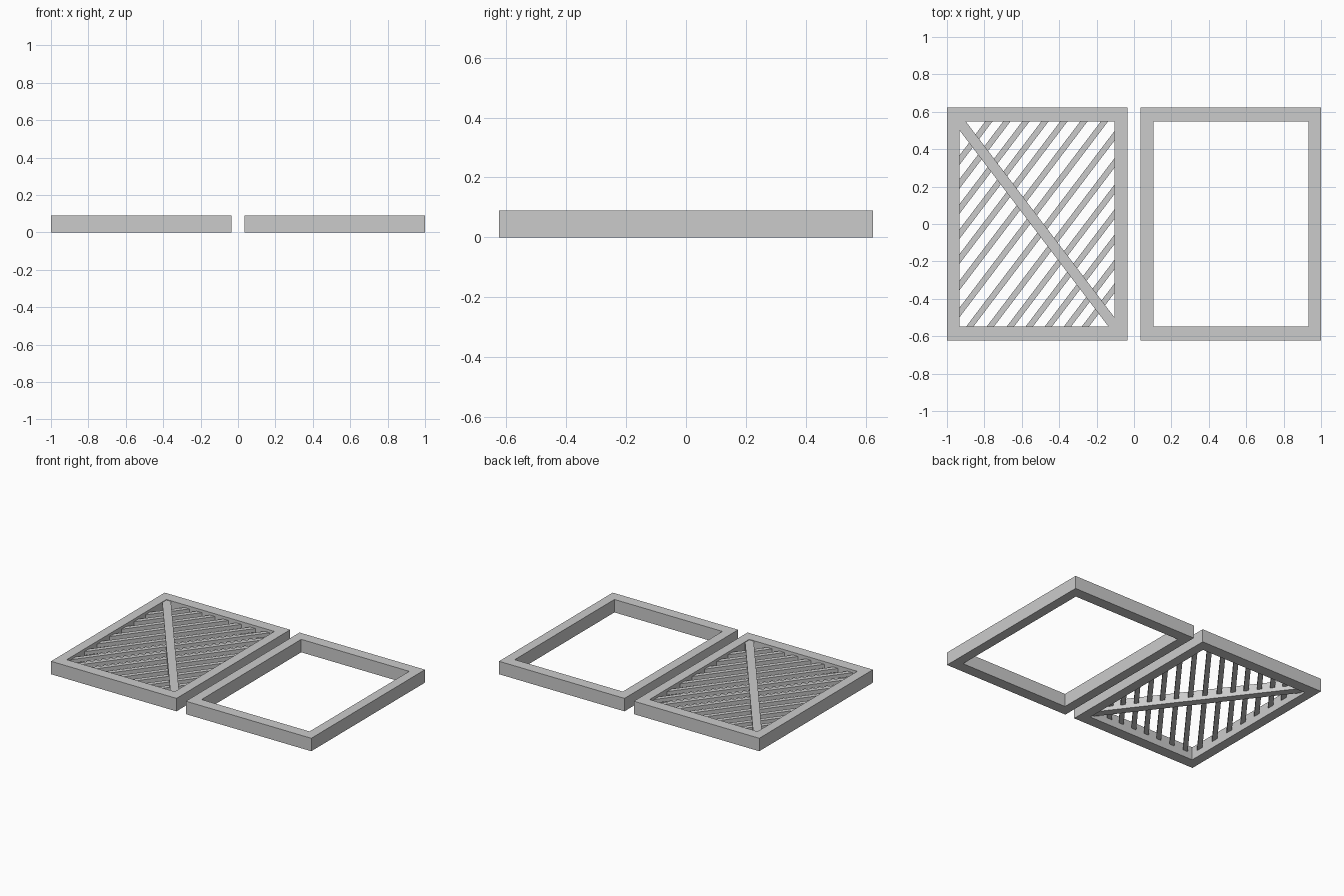
import bpy
import bmesh
from math import hypot, atan2
from mathutils import Matrix, Vector

if "Cube" in bpy.data.objects:
    bpy.data.objects.remove(bpy.data.objects["Cube"])

H = 0.09                      # frame height
HALF_X, HALF_Y = 0.482, 0.624  # outer half size of one frame
IN_X, IN_Y = 0.415, 0.547      # opening half size
CX = 0.518                     # frame centre offset


def finish(name, bm):
    bmesh.ops.recalc_face_normals(bm, faces=bm.faces)
    mesh = bpy.data.meshes.new(name)
    bm.to_mesh(mesh)
    bm.free()
    obj = bpy.data.objects.new(name, mesh)
    bpy.context.collection.objects.link(obj)
    return obj


def frame(name, cx):
    """Rectangular ring extruded upwards."""
    bm = bmesh.new()
    signs = [(-1, -1), (1, -1), (1, 1), (-1, 1)]
    outer = [bm.verts.new((cx + sx * HALF_X, sy * HALF_Y, 0)) for sx, sy in signs]
    inner = [bm.verts.new((cx + sx * IN_X, sy * IN_Y, 0)) for sx, sy in signs]
    faces = []
    for i in range(4):
        j = (i + 1) % 4
        faces.append(bm.faces.new((outer[i], outer[j], inner[j], inner[i])))
    res = bmesh.ops.extrude_face_region(bm, geom=faces, use_keep_orig=True)
    top = [v for v in res["geom"] if isinstance(v, bmesh.types.BMVert)]
    bmesh.ops.translate(bm, verts=top, vec=(0, 0, H))
    return finish(name, bm)


def add_bar(bm, a, b, width, z0, z1):
    """Box running from point a to point b."""
    a, b = Vector(a), Vector(b)
    d, mid = b - a, (a + b) / 2
    m = (Matrix.Translation((mid.x, mid.y, (z0 + z1) / 2))
         @ Matrix.Rotation(atan2(d.y, d.x), 4, 'Z')
         @ Matrix.Diagonal((d.length, width, z1 - z0, 1)))
    bmesh.ops.create_cube(bm, size=1, matrix=m)


# Two matching frames side by side
frame("left_frame", -CX)
frame("right_frame", CX)

# Diagonal brace, corner to corner in the left frame
L = hypot(IN_X, IN_Y)
ux, uy = IN_X / L, IN_Y / L
e = L + 0.025
bm = bmesh.new()
add_bar(bm, (-CX - ux * e, uy * e), (-CX + ux * e, -uy * e), 0.055, 0.018, 0.086)
finish("diagonal_brace", bm)

# Slats along the other diagonal, ends let into the frame
bm = bmesh.new()
slope = IN_Y / IN_X
ex, ey = IN_X + 0.022, IN_Y + 0.022
for off in (0.056, 0.166, 0.273, 0.374, 0.476, 0.578, 0.674):
    for s in (1, -1):
        o = s * off
        x0 = max(-ex, -ey / slope + o)
        x1 = min(ex, ey / slope + o)
        add_bar(bm, (x0 - CX, (x0 - o) * slope), (x1 - CX, (x1 - o) * slope),
                0.031, 0.045, 0.071)
finish("slats", bm)
